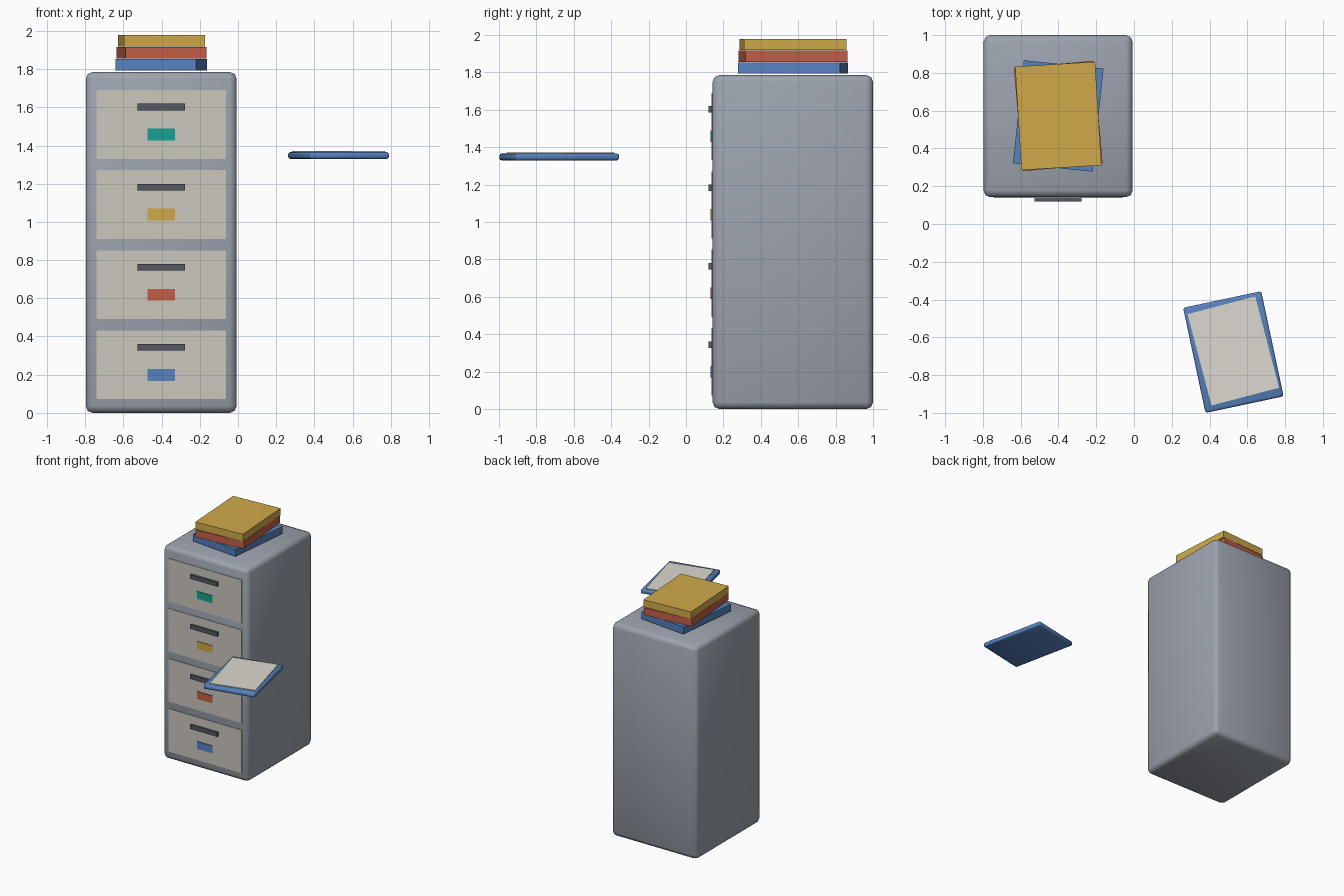
import bpy, bmesh
from math import radians
from mathutils import Matrix

if "Cube" in bpy.data.objects:
    bpy.data.objects.remove(bpy.data.objects["Cube"])


def srgb(hexcode):
    """Material colour from an sRGB hex string."""
    vals = [int(hexcode[i:i + 2], 16) / 255 for i in (0, 2, 4)]
    return [((v + 0.055) / 1.055) ** 2.4 for v in vals] + [1]


def material(name, hexcode):
    m = bpy.data.materials.new(name)
    m.diffuse_color = srgb(hexcode)
    m.use_nodes = True
    m.node_tree.nodes["Principled BSDF"].inputs["Base Color"].default_value = m.diffuse_color
    return m


STEEL = material("steel", "9ca3ae")
PANEL = material("panel", "cbc7be")
DARK = material("dark_metal", "565a64")
PAPER = material("paper", "dcd9d1")
BLUE = material("blue", "5682be")
RED = material("red", "c45f48")
YELLOW = material("yellow", "d0aa4a")
TEAL = material("teal", "18a192")


def box(name, center, size, mat, angle=0, bevel=0, segments=2):
    """Box turned about z, with optional rounded edges."""
    bm = bmesh.new()
    bmesh.ops.create_cube(bm, size=1, matrix=Matrix.Diagonal((*size, 1)))
    if bevel:
        bmesh.ops.bevel(bm, geom=bm.edges[:], offset=bevel, segments=segments,
                        profile=0.5, affect='EDGES')
    mesh = bpy.data.meshes.new(name)
    bm.to_mesh(mesh)
    bm.free()
    mesh.materials.append(mat)
    ob = bpy.data.objects.new(name, mesh)
    ob.location = center
    ob.rotation_euler.z = radians(angle)
    bpy.context.collection.objects.link(ob)
    if bevel:
        bpy.ops.object.select_all(action='DESELECT')
        ob.select_set(True)
        bpy.context.view_layer.objects.active = ob
        bpy.ops.object.shade_smooth_by_angle(angle=radians(50))
    return ob


def front_plate(name, x, z, width, height, front, mat):
    """Plate on the cabinet front, sunk slightly into the body."""
    back = 0.16
    box(name, (x, (front + back) / 2, z), (width, back - front, height), mat)


# Cabinet body
CX = -0.402
box("cabinet_body", (CX, 0.571, 0.8925), (0.79, 0.858, 1.785), STEEL, bevel=0.036)

# Four drawers, each with handle and coloured label
for i, colour in enumerate((BLUE, RED, YELLOW, TEAL)):
    z = 0.252 + i * 0.4195
    front_plate(f"drawer_{i + 1}", CX, z, 0.68, 0.36, 0.137, PANEL)
    front_plate(f"handle_{i + 1}", CX, z + 0.091, 0.25, 0.035, 0.119, DARK)
    front_plate(f"label_{i + 1}", CX, z - 0.053, 0.143, 0.062, 0.131, colour)

# Stack of binders on top
for i, (colour, angle) in enumerate(((BLUE, -6), (RED, 5), (YELLOW, 3.5))):
    box(f"binder_{i + 1}", (-0.401, 0.572, 1.8225 + i * 0.063),
        (0.424, 0.549, 0.06), colour, angle)

# Floating folder with a sheet of paper
box("folder", (0.526, -0.678, 1.3475), (0.423, 0.569, 0.036), BLUE, 12, bevel=0.012)
box("paper_sheet", (0.526, -0.672, 1.366), (0.37, 0.5, 0.012), PAPER, 14.7)
